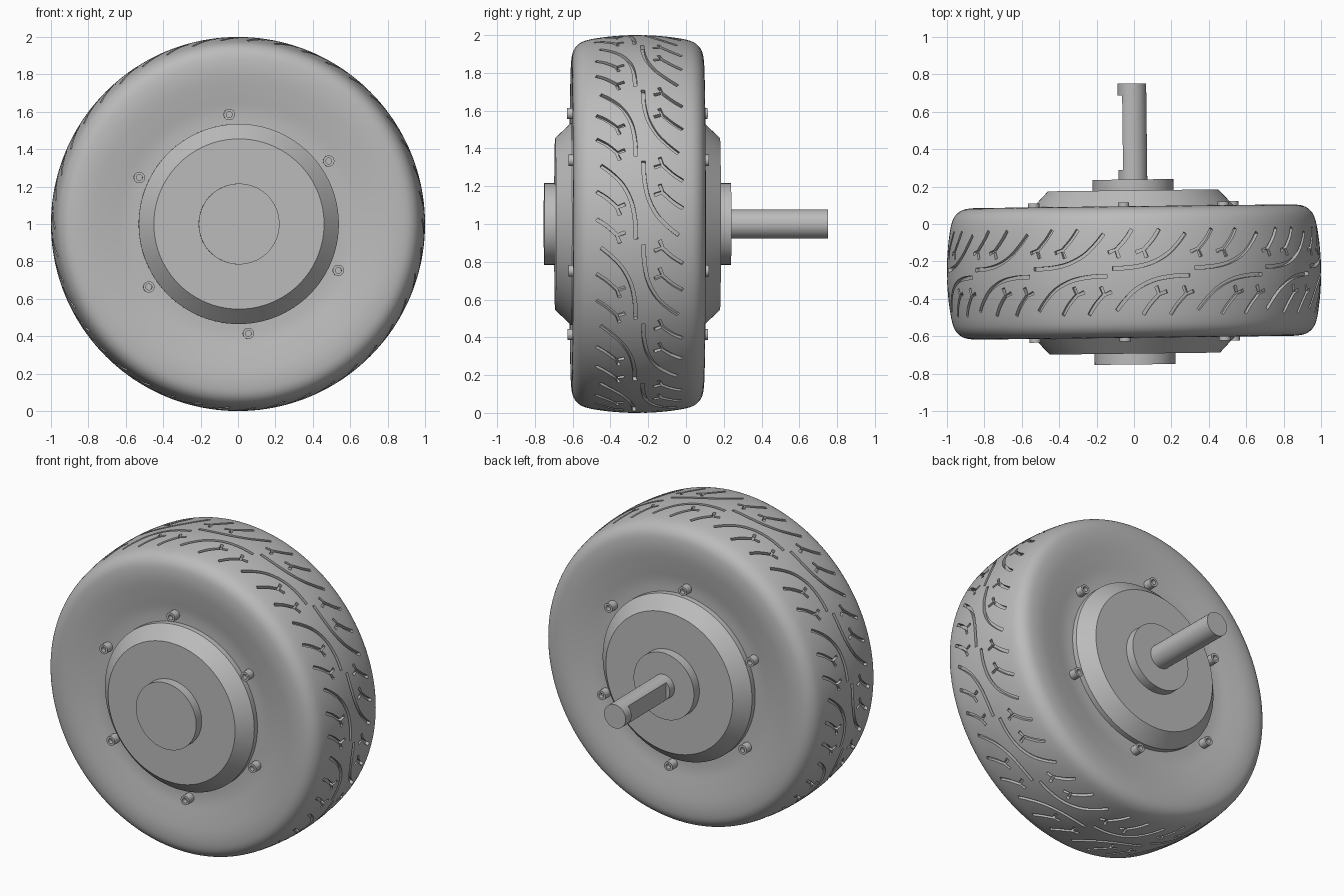
import bpy, bmesh, math
from mathutils import Vector

if "Cube" in bpy.data.objects:
    bpy.data.objects.remove(bpy.data.objects["Cube"], do_unlink=True)

CENTRE = Vector((0, -0.2565, 1))   # middle of the tyre
TILT = 0.012                       # slight yaw of the axle
REPEATS = 14                       # tread pattern repeats

grey = bpy.data.materials.new("plain_grey")
grey.use_nodes = True
grey.diffuse_color = (0.5, 0.5, 0.5, 1)
grey.node_tree.nodes["Principled BSDF"].inputs["Base Color"].default_value = (0.5, 0.5, 0.5, 1)


def smooth_path(points, steps=4):
    """Catmull-Rom curve through 2D points."""
    p = [Vector(q) for q in points]
    p = [2 * p[0] - p[1]] + p + [2 * p[-1] - p[-2]]
    out = []
    for a, b, c, d in zip(p, p[1:], p[2:], p[3:]):
        for i in range(steps):
            t = i / steps
            out.append(0.5 * (2 * b + (c - a) * t + (2 * a - 5 * b + 4 * c - d) * t * t
                              + (3 * b - a - 3 * c + d) * t ** 3))
    return out + [p[-2]]


def make_object(name, bm, offset=(0, 0, 0)):
    bmesh.ops.translate(bm, verts=bm.verts, vec=offset)
    bmesh.ops.recalc_face_normals(bm, faces=bm.faces)
    mesh = bpy.data.meshes.new(name)
    bm.to_mesh(mesh)
    bm.free()
    mesh.materials.append(grey)
    obj = bpy.data.objects.new(name, mesh)
    obj.location = CENTRE
    obj.rotation_euler.z = TILT
    bpy.context.collection.objects.link(obj)
    return obj


def revolve(name, profile, segments=96, side=1, closed=False, offset=(0, 0, 0)):
    """Turn (radius, axial) points round the axle."""
    bm = bmesh.new()
    verts = [bm.verts.new((r, side * u, 0)) for r, u in profile]
    edges = [bm.edges.new(pair) for pair in zip(verts, verts[1:])]
    if closed:
        edges.append(bm.edges.new((verts[-1], verts[0])))
    bmesh.ops.spin(bm, geom=verts + edges, cent=(0, 0, 0), axis=(0, 1, 0),
                   angle=math.tau, steps=segments)
    bmesh.ops.remove_doubles(bm, verts=bm.verts, dist=1e-5)
    return make_object(name, bm, offset)


def cut(target, cutter):
    mod = target.modifiers.new("cut", 'BOOLEAN')
    mod.operation = 'DIFFERENCE'
    mod.solver = 'EXACT'
    mod.object = cutter
    bpy.context.view_layer.objects.active = target
    bpy.ops.object.modifier_apply(modifier=mod.name)
    bpy.data.objects.remove(cutter, do_unlink=True)


def add_groove(bm, path, side, phase, width=0.019, depth=0.022):
    """Prism following a path of (across, along) points wrapped on the tread."""
    rings = []
    for i, p in enumerate(path):
        d = (path[min(i + 1, len(path) - 1)] - path[max(i - 1, 0)]).normalized()
        n = Vector((-d.y, d.x)) * width / 2
        ring = []
        for q, lift in ((p - n, -depth), (p + n, -depth), (p + n, 0.03), (p - n, 0.03)):
            r = 1 - 0.37 * q.x ** 2 + lift
            a = side * q.y + phase
            ring.append(bm.verts.new((r * math.cos(a), side * q.x, r * math.sin(a))))
        rings.append(ring)
    for a, b in zip(rings, rings[1:]):
        for k in range(4):
            j = (k + 1) % 4
            bm.faces.new((a[k], a[j], b[j], b[k]))
    bm.faces.new(rings[0])
    bm.faces.new(rings[-1])


# Tyre: rounded crown and shoulders, gently dished sidewalls
half = [(0.50, 0.318), (0.60, 0.32), (0.70, 0.336), (0.80, 0.350), (0.87, 0.350),
        (0.92, 0.338), (0.955, 0.308), (0.975, 0.26), (0.99, 0.17), (0.998, 0.08)]
outline = half + [(1.0, 0)] + [(r, -u) for r, u in reversed(half)]
tyre = revolve("tyre", smooth_path(outline), 168, closed=True)

# Tread: long sweeping grooves, short slashes, and forks on the slashes
sweep = smooth_path([(0.02, 0), (0.025, -0.1), (0.045, -0.2), (0.09, -0.29),
                     (0.15, -0.355), (0.205, -0.40)])
slash = smooth_path([(0.12, -0.02), (0.175, -0.07), (0.228, -0.105)], 3)
fork = smooth_path([(0.105, 0.022), (0.121, -0.018), (0.078, -0.035)], 1)
groove_bm, fork_bm = bmesh.new(), bmesh.new()
for i in range(REPEATS):
    for side, start in ((1, 0.34), (-1, -0.08)):
        phase = start + i * math.tau / REPEATS
        add_groove(groove_bm, sweep, side, phase)
        for shift in (0, -0.15):
            add_groove(groove_bm, slash, side, phase + side * shift)
            add_groove(fork_bm, fork, side, phase + side * shift)
cut(tyre, make_object("groove_cutter", groove_bm))
cut(tyre, make_object("fork_cutter", fork_bm))

# Hub covers, bosses and socket bolts on both sides
for side, word in ((-1, "front"), (1, "back")):
    revolve(word + "_hub_cover", [(0, 0.1), (0.535, 0.1), (0.535, 0.352),
                                  (0.455, 0.4365), (0, 0.4365)], 128, side)
    revolve(word + "_boss", [(0, 0.40), (0.216, 0.40), (0.216, 0.4945), (0, 0.4945)], 96, side)
    for i in range(6):
        a = math.radians(35 + 60 * i)
        revolve(f"{word}_bolt_{i + 1}",
                [(0, 0.28), (0.03, 0.28), (0.03, 0.372), (0.016, 0.372), (0.016, 0.345), (0, 0.345)],
                24, side, offset=(0.587 * math.cos(a), 0, 0.587 * math.sin(a)))

# Axle shaft with a flat milled into one side
shaft = revolve("axle_shaft", [(0, 0.45), (0.077, 0.45), (0.077, 1.0075), (0, 1.0075)], 64)
flat_bm = bmesh.new()
bmesh.ops.create_cube(flat_bm, size=1)
bmesh.ops.scale(flat_bm, verts=flat_bm.verts, vec=(0.1, 0.40, 0.3))
cut(shaft, make_object("flat_cutter", flat_bm, (-0.102, 0.745, 0)))

# Smooth shading with crisp edges
bpy.ops.object.select_all(action='DESELECT')
for obj in bpy.context.collection.objects:
    if obj.type == 'MESH':
        obj.select_set(True)
bpy.context.view_layer.objects.active = tyre
bpy.ops.object.shade_smooth_by_angle(angle=math.radians(30))
